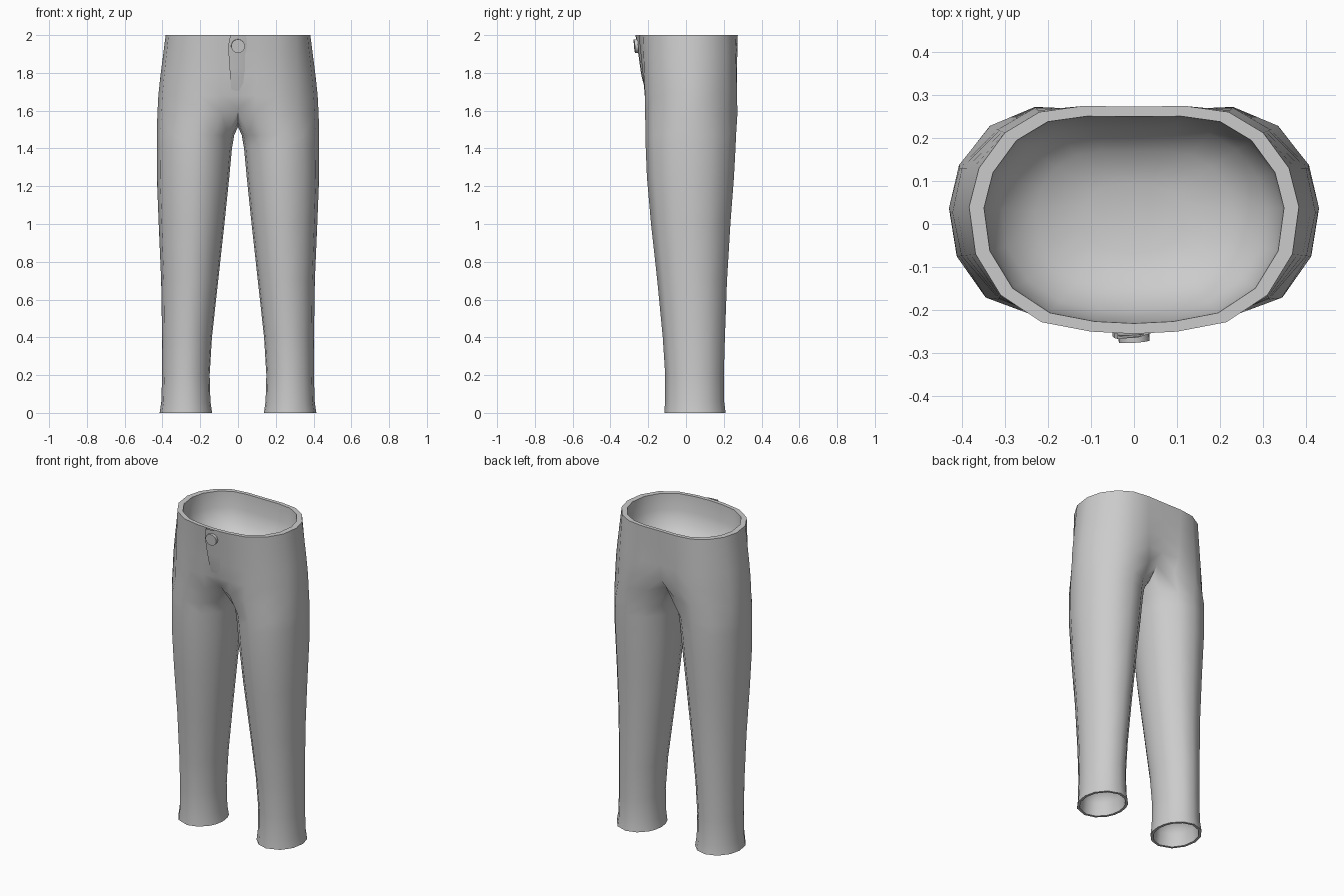
import bpy, bmesh, math

if "Cube" in bpy.data.objects:
    bpy.data.objects.remove(bpy.data.objects["Cube"])

fabric = bpy.data.materials.new("grey_fabric")
fabric.diffuse_color = (0.6, 0.6, 0.6, 1)
fabric.use_nodes = True
fabric.node_tree.nodes["Principled BSDF"].inputs["Base Color"].default_value = fabric.diffuse_color

# half outlines, front centre round the side to back centre
WAIST = [(0, -.255), (.1, -.25), (.215, -.228), (.31, -.165), (.368, -.07), (.383, .04),
         (.36, .13), (.30, .212), (.22, .26), (.12, .274), (0, .273)]
HIP = [(0, -.205), (.09, -.214), (.2, -.216), (.315, -.175), (.405, -.075), (.427, .025),
       (.405, .13), (.32, .22), (.23, .272), (.11, .266), (0, .25)]
# leg levels: z, inner x, outer x, front y, back y
LEG = [(0, .137, .415, -.115, .21), (.06, .146, .406, -.111, .202), (.2, .15, .402, -.11, .2),
       (.4, .138, .402, -.123, .206), (.7, .105, .407, -.152, .217), (1.0, .072, .42, -.185, .235),
       (1.25, .046, .43, -.207, .254), (1.4, .032, .43, -.213, .262), (1.47, .02, .43, -.215, .265)]
ANGLES = [-145, -118, -90, -55, -25, 3, 28, 58, 90, 118, 145, 162, 180, 198]
N = len(ANGLES)


def leg_ring(z, x0, x1, y0, y1, inset=0):
    cx, cy, rx, ry = (x0 + x1) / 2, (y0 + y1) / 2, (x1 - x0) / 2 - inset, (y1 - y0) / 2 - inset
    return [(cx + rx * math.cos(math.radians(a)), cy + ry * math.sin(math.radians(a)), z) for a in ANGLES]


def torso_ring(t, z, scale=1.0):
    return [((h[0] + (w[0] - h[0]) * t) * scale,
             .012 + (h[1] + (w[1] - h[1]) * t - .012) * scale, z) for h, w in zip(HIP, WAIST)]


def finish(ob, angle):
    ob.data.materials.append(fabric)
    bpy.context.view_layer.objects.active = ob
    ob.select_set(True)
    bpy.ops.object.shade_smooth_by_angle(angle=math.radians(angle))
    ob.select_set(False)


def make_object(name, bm):
    bmesh.ops.recalc_face_normals(bm, faces=bm.faces)
    me = bpy.data.meshes.new(name)
    bm.to_mesh(me)
    bm.free()
    ob = bpy.data.objects.new(name, me)
    bpy.context.collection.objects.link(ob)
    return ob


# trousers: one leg and half the hips, then mirrored
bm = bmesh.new()


def add(pts):
    return [bm.verts.new(p) for p in pts]


def bridge(a, b, closed):
    for i in range(len(a) if closed else len(a) - 1):
        j = (i + 1) % len(a)
        bm.faces.new((a[i], a[j], b[j], b[i]))


# inside of the leg opening: closed recess, then hem
recess = [leg_ring(z, *LEG[0][1:], inset=i) for z, i in ((.15, .09), (.13, .045), (.08, .024), (0, .016))]
rings = [add(r) for r in recess] + [add(leg_ring(*l)) for l in LEG]
bm.faces.new(rings[0])
for a, b in zip(rings, rings[1:]):
    bridge(a, b, True)

# crotch seam joins the leg to the hips
seam = torso_ring(0, 1.58)
seam[0], seam[10] = (0, -.175, 1.61), (0, .205, 1.62)
seam[1], seam[9] = (.085, -.206, 1.585), (.095, .25, 1.59)
crotch = add(seam + [(0, .14, 1.545), (0, .02, 1.515), (0, -.1, 1.54)])
bridge(rings[-1], crotch, True)

# hips, waist rim and inner bowl
prev = crotch[:11]
rows = [torso_ring(t, z) for t, z in ((.12, 1.68), (.36, 1.78), (.68, 1.89), (1, 2))]
rows += [torso_ring(1, z, s) for z, s in ((2, .91), (1.9, .89), (1.82, .8), (1.76, .6), (1.73, .3))]
for r in rows:
    cur = add(r)
    bridge(prev, cur, False)
    prev = cur
bm.faces.new(prev)

trousers = make_object("trousers", bm)
mirror = trousers.modifiers.new("mirror", 'MIRROR')
mirror.use_clip = True
mirror.merge_threshold = .0005
bpy.context.view_layer.objects.active = trousers
bpy.ops.object.modifier_apply(modifier="mirror")
finish(trousers, 60)

# fly flap: raised along its left edge, blending into the front on the right
bm = bmesh.new()
prev = None
for z, x, y in ((2, -.038, -.255), (1.98, -.046, -.253), (1.95, -.05, -.249), (1.89, -.049, -.239),
                (1.83, -.045, -.231), (1.78, -.041, -.223), (1.70, -.034, -.211)):
    lift = .012 * min(1, (z - 1.68) / .1)
    cur = add([(x, y + .01, z), (x, y - lift, z), (.01, y - lift * .7, z), (.06, y + .008, z)])
    if prev:
        bridge(prev, cur, False)
    prev = cur
flap = make_object("fly_flap", bm)
if sum(p.normal.y for p in flap.data.polygons) > 0:
    flap.data.flip_normals()
finish(flap, 40)

# waist button
bpy.ops.mesh.primitive_cylinder_add(vertices=24, radius=.036, depth=.018, location=(0, -.264, 1.942),
                                    rotation=(math.radians(90 + 5), 0, math.radians(4)))
button = bpy.context.object
button.name = "waist_button"
finish(button, 40)
